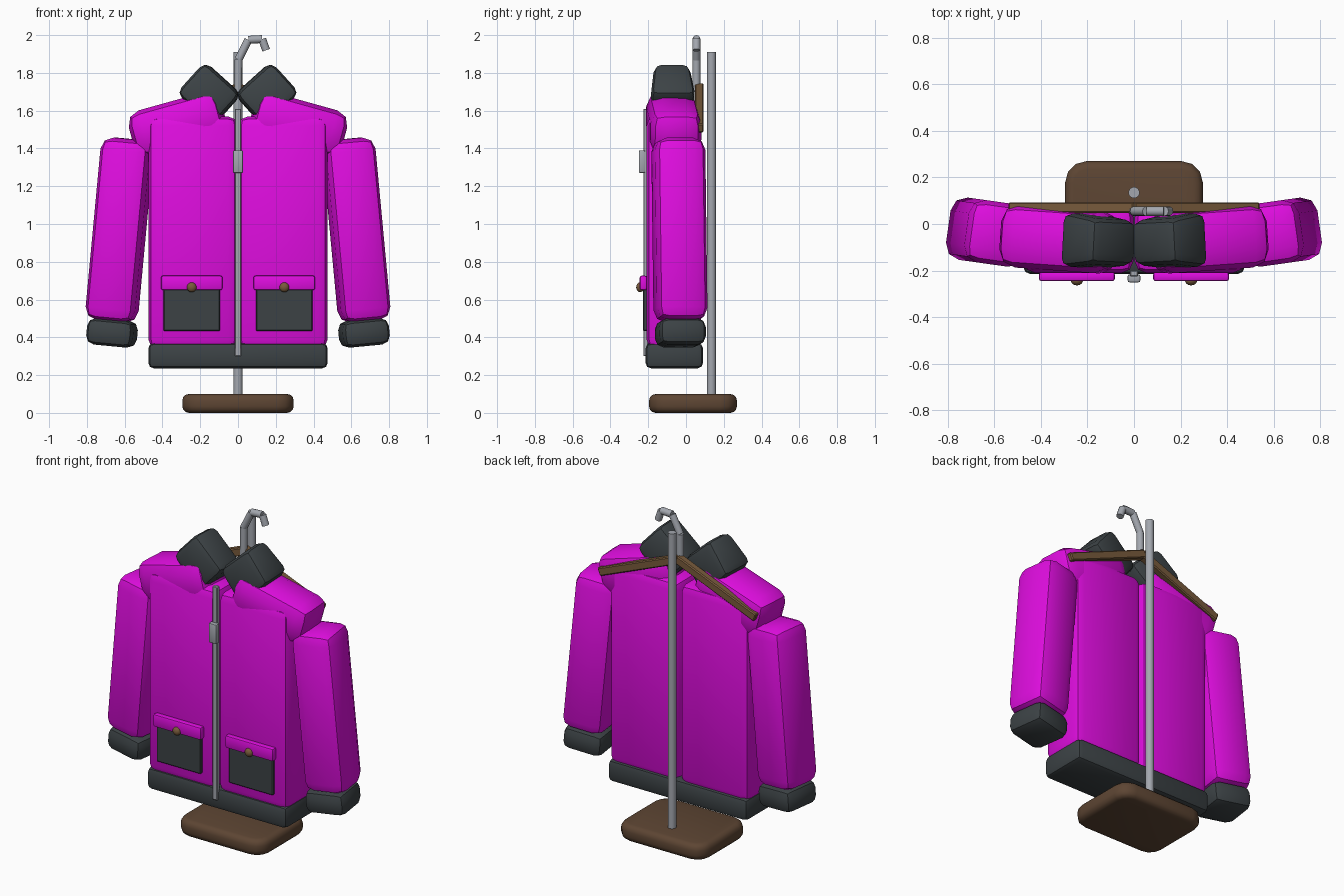
import bpy
import bmesh
from math import radians
from mathutils import Vector, Euler

cube = bpy.data.objects.get("Cube")
if cube:
    bpy.data.objects.remove(cube, do_unlink=True)


def material(name, rgb):
    m = bpy.data.materials.new(name)
    m.use_nodes = True
    m.diffuse_color = (*rgb, 1)
    node = next(n for n in m.node_tree.nodes if n.type == 'BSDF_PRINCIPLED')
    node.inputs["Base Color"].default_value = (*rgb, 1)
    return m


MAGENTA = material("magenta_fabric", (0.74, 0.004, 0.74))
CHARCOAL = material("charcoal_trim", (0.045, 0.055, 0.06))
METAL = material("grey_metal", (0.37, 0.39, 0.43))
WOOD = material("hanger_wood", (0.19, 0.105, 0.045))
DARK_WOOD = material("dark_wood", (0.11, 0.06, 0.033))


def finish(bm, name, mat, loc=(0, 0, 0), rot=(0, 0, 0)):
    """Turn a bmesh into a smooth-shaded object with one material."""
    bmesh.ops.recalc_face_normals(bm, faces=bm.faces)
    mesh = bpy.data.meshes.new(name)
    bm.to_mesh(mesh)
    bm.free()
    mesh.materials.append(mat)
    ob = bpy.data.objects.new(name, mesh)
    bpy.context.collection.objects.link(ob)
    ob.location = loc
    ob.rotation_euler = rot
    bpy.ops.object.select_all(action='DESELECT')
    ob.select_set(True)
    bpy.context.view_layer.objects.active = ob
    bpy.ops.object.shade_smooth_by_angle(angle=radians(35))
    return ob


def box(name, mat, loc, size, bevel=0, ry=0, rz=0, segments=2, taper=1):
    """Bevelled box; taper narrows the depth of its upper end."""
    bm = bmesh.new()
    bmesh.ops.create_cube(bm, size=1)
    for v in bm.verts:
        if v.co.z > 0:
            v.co.y *= taper
        v.co = Vector(a * b for a, b in zip(v.co, size))
    if bevel:
        bmesh.ops.bevel(bm, geom=bm.edges[:], offset=bevel, segments=segments,
                        profile=0.5, affect='EDGES', clamp_overlap=True)
    return finish(bm, name, mat, loc, Euler((0, radians(ry), radians(rz))))


def pair(name, mat, loc, size, bevel=0, ry=0, rz=0, **kw):
    """Box on the left (+x) and its mirror image on the right."""
    for side, word in ((1, "left"), (-1, "right")):
        box(f"{word}_{name}", mat, (loc[0] * side, loc[1], loc[2]), size,
            bevel, ry * side, rz * side, **kw)


def rod(name, mat, start, end, radius, sides=12):
    start, end = Vector(start), Vector(end)
    axis = end - start
    bm = bmesh.new()
    bmesh.ops.create_cone(bm, cap_ends=True, segments=sides, radius1=radius,
                          radius2=radius, depth=axis.length)
    return finish(bm, name, mat, (start + end) / 2,
                  axis.to_track_quat('Z', 'Y').to_euler())


# Jacket body, shoulders and sleeves
pair("body_panel", MAGENTA, (0.239, -0.065, 0.955), (0.472, 0.29, 1.23), 0.05)
pair("shoulder", MAGENTA, (0.32, -0.065, 1.528), (0.5, 0.27, 0.25), 0.075, ry=15.5, rz=4)
pair("sleeve", MAGENTA, (0.627, -0.035, 0.968), (0.265, 0.27, 0.97), 0.065, ry=-5.4, rz=8)

# Dark collar, cuffs and hem
pair("collar", CHARCOAL, (0.152, -0.075, 1.69), (0.258, 0.24, 0.222), 0.04,
     ry=-42, rz=3, taper=0.78)
pair("cuff", CHARCOAL, (0.667, -0.03, 0.424), (0.25, 0.25, 0.14), 0.045, ry=-5.4, rz=8)
box("hem", CHARCOAL, (0, -0.062, 0.303), (0.95, 0.305, 0.135), 0.03)

# Front zip
box("zip", METAL, (0, -0.213, 0.955), (0.034, 0.026, 1.31), 0.004, segments=1)
box("zip_pull", METAL, (0, -0.233, 1.33), (0.054, 0.034, 0.12), 0.007)

# Pockets with flaps and buttons
pair("pocket", CHARCOAL, (0.245, -0.215, 0.55), (0.3, 0.024, 0.235), 0.005, segments=1)
pair("pocket_flap", MAGENTA, (0.245, -0.226, 0.688), (0.325, 0.038, 0.077), 0.01)
for side, word in ((1, "left"), (-1, "right")):
    bm = bmesh.new()
    bmesh.ops.create_uvsphere(bm, u_segments=12, v_segments=8, radius=0.026)
    button = finish(bm, word + "_button", WOOD, (0.245 * side, -0.243, 0.665))
    button.scale.y = 0.8

# Wooden hanger arms
pair("hanger_arm", WOOD, (0.262, 0.07, 1.615), (0.58, 0.046, 0.05), 0.006, ry=22, segments=1)

# Hanger hook, made of short straight rods
hook = [(0, 1.7), (0.002, 1.87), (0.055, 1.975), (0.128, 1.979), (0.149, 1.92)]
for i, (a, b) in enumerate(zip(hook, hook[1:])):
    rod(f"hook_part_{i + 1}", METAL, (a[0], 0.055, a[1]), (b[0], 0.055, b[1]), 0.021)

# Stand pole and base
rod("stand_pole", METAL, (0, 0.135, 0.08), (0, 0.135, 1.91), 0.024, sides=16)
bm = bmesh.new()
bmesh.ops.create_cube(bm, size=1)
for v in bm.verts:
    v.co = Vector((v.co.x * 0.59, v.co.y * 0.465, v.co.z * 0.1))
upright = [e for e in bm.edges if abs(e.verts[0].co.z - e.verts[1].co.z) > 0.05]
bmesh.ops.bevel(bm, geom=upright, offset=0.09, segments=3, profile=0.5, affect='EDGES')
rims = [e for e in bm.edges if abs(e.verts[0].co.z - e.verts[1].co.z) < 0.01]
bmesh.ops.bevel(bm, geom=rims, offset=0.035, segments=3, profile=0.5, affect='EDGES')
finish(bm, "stand_base", DARK_WOOD, (0, 0.037, 0.05))
